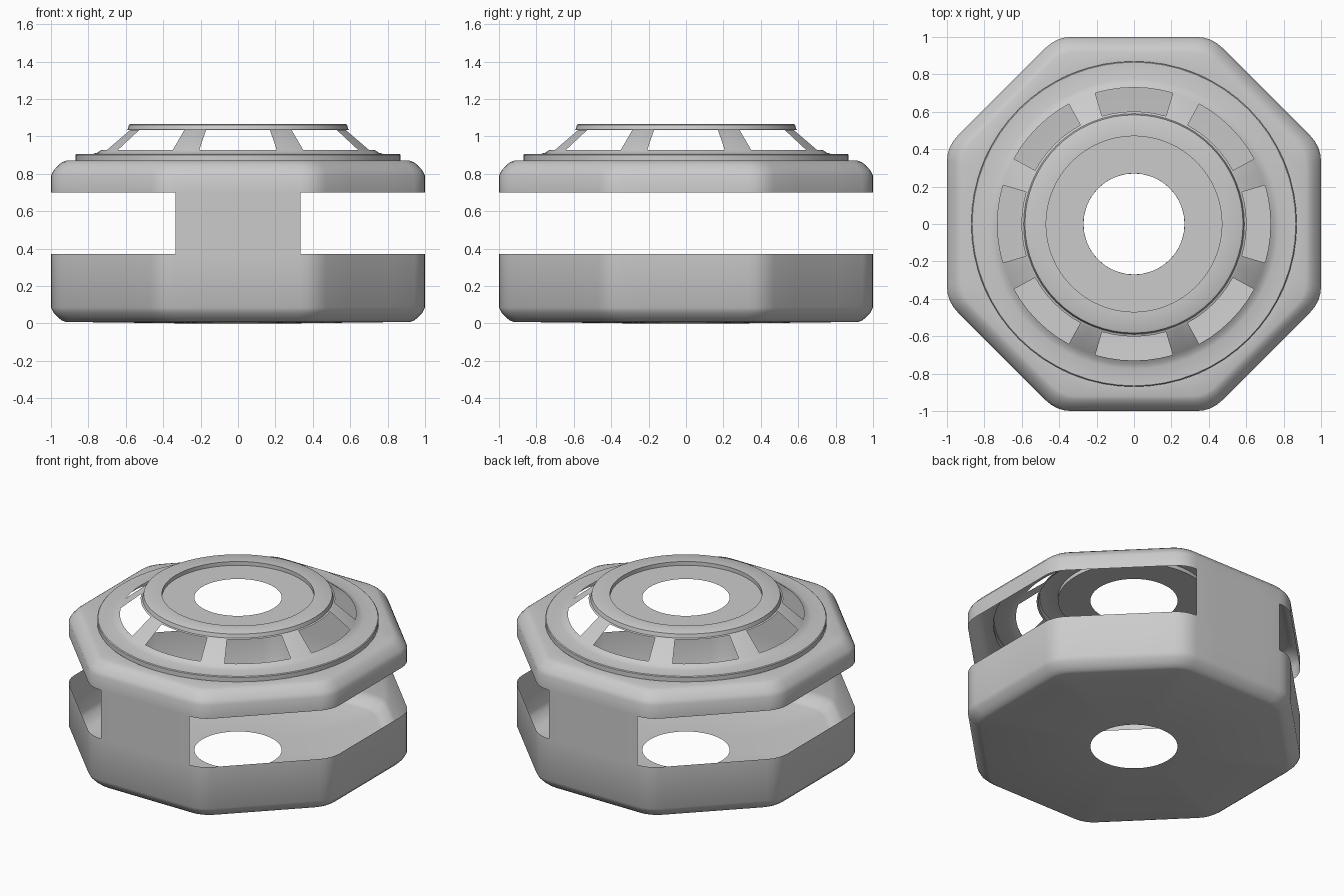
import bpy, bmesh, math

if "Cube" in bpy.data.objects:
    bpy.data.objects.remove(bpy.data.objects["Cube"])

def loft(name, loops, keep):
    """Skin consecutive closed loops; keep(row, i) decides which faces exist."""
    bm = bmesh.new()
    rows = [[bm.verts.new(p) for p in loop] for loop in loops]
    n = len(rows[0])
    for r in range(len(rows) - 1):
        for i in range(n):
            if keep(r, i):
                j = (i + 1) % n
                bm.faces.new((rows[r][i], rows[r][j], rows[r + 1][j], rows[r + 1][i]))
    bmesh.ops.delete(bm, geom=[v for v in bm.verts if not v.link_faces], context='VERTS')
    me = bpy.data.meshes.new(name)
    bm.to_mesh(me)
    bm.free()
    ob = bpy.data.objects.new(name, me)
    bpy.context.collection.objects.link(ob)
    bpy.ops.object.select_all(action='DESELECT')
    ob.select_set(True)
    bpy.context.view_layer.objects.active = ob
    bpy.ops.object.shade_smooth_by_angle(angle=math.radians(30))
    return ob

# Rounded octagon outline, apothem 1: each sector is a flat side plus a corner arc
FLAT = 0.335
TURN = math.radians(22.5)
RAD = (math.tan(TURN) - FLAT) / math.tan(TURN)
sector = [(1, FLAT * t) for t in (-1, -0.5, 0, 0.5, 1)]
for k in (1, 2, 3):
    a = math.radians(45) * k / 4
    sector.append((1 - RAD + RAD * math.cos(a), FLAT + RAD * math.sin(a)))
outline = []
for s in range(8):
    c, d = math.cos(s * math.pi / 4), math.sin(s * math.pi / 4)
    outline += [(x * c - y * d, x * d + y * c) for x, y in sector]

def octagon(a, z):
    return [(x * a, y * a, z) for x, y in outline]

def circle(r, z, angles):
    return [(r * math.cos(a), r * math.sin(a), z) for a in angles]

# Octagonal housing: floor with hole, lower tray, front and back pillars, upper band
angles = [math.atan2(y, x) for x, y in outline]
loops = [circle(0.27, 0.0, angles)]
loops += [octagon(a, z) for a, z in (
    (0.92, 0.008), (0.94, 0.015), (0.96, 0.03), (0.985, 0.056), (1, 0.085),
    (1, 0.37), (1, 0.70),
    (1, 0.79), (0.988, 0.815), (0.96, 0.847), (0.94, 0.862), (0.92, 0.87))]
loops.append(circle(0.87, 0.87, angles))
OPEN_ROW = 6

def housing_face(r, i):
    # pillars are the flat sides facing front and back (sectors 2 and 6)
    return r != OPEN_ROW or (i // 8 in (2, 6) and i % 8 < 4)

loft("octagonal_housing", loops, housing_face)

# Round vented cap: base step, cone with eight windows, raised rim, recessed disc
cap_angles = []
for s in range(8):
    cap_angles += [math.radians(45 * s + d) for d in (-16.5, -11, -5.5, 0, 5.5, 11, 16.5, 22.5)]
profile = [(0.87, 0.87), (0.87, 0.9), (0.865, 0.905), (0.775, 0.906), (0.75, 0.914),
           (0.73, 0.928), (0.602, 1.033), (0.59, 1.037), (0.583, 1.062), (0.575, 1.066),
           (0.47, 1.066), (0.47, 1.04), (0.27, 1.04)]
WINDOW_ROW = 5
loft("vented_cap", [circle(r, z, cap_angles) for r, z in profile],
     lambda r, i: r != WINDOW_ROW or i % 8 >= 6)
